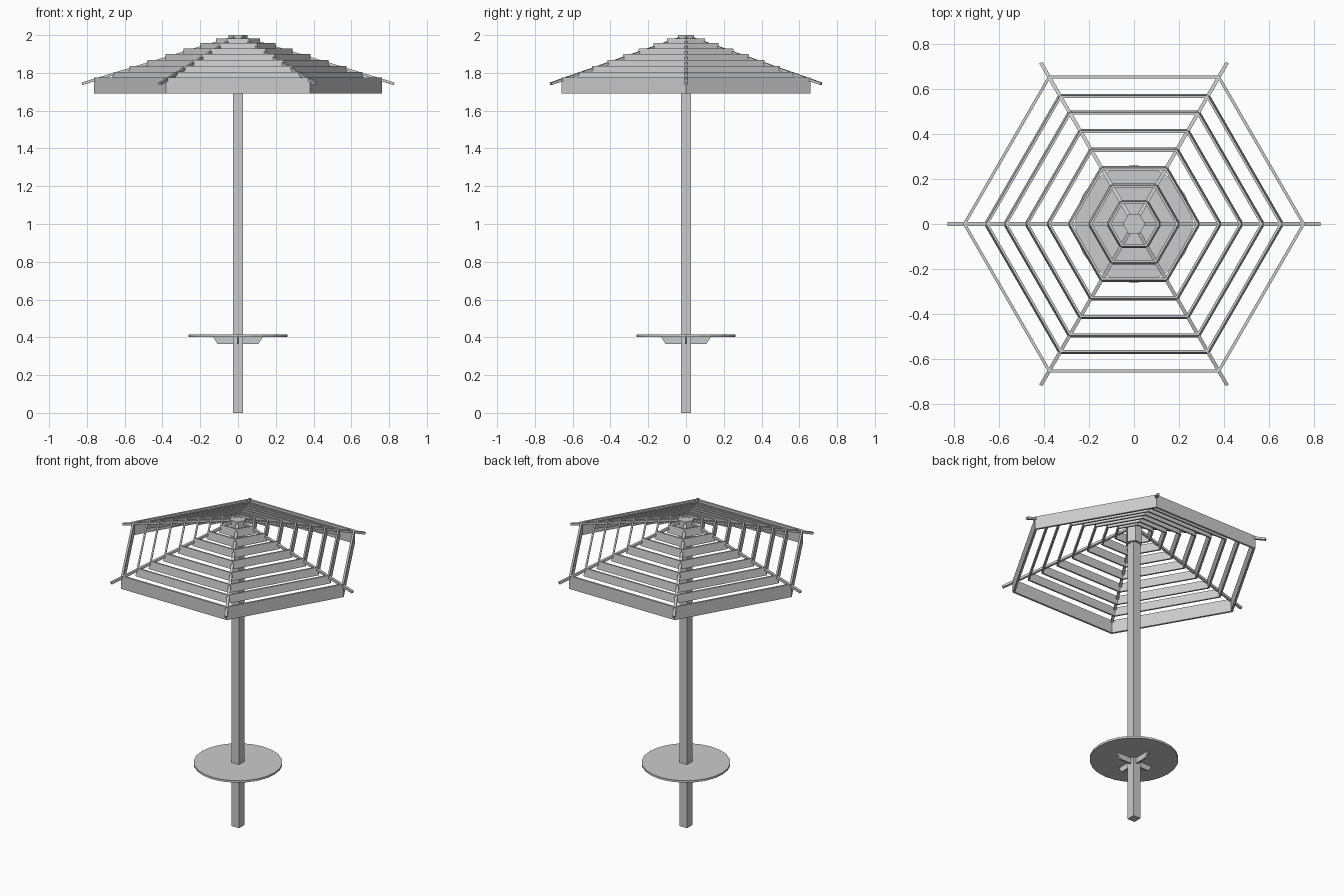
import bpy, bmesh
from math import cos, sin, pi, atan2, hypot
from mathutils import Matrix

if "Cube" in bpy.data.objects:
    bpy.data.objects.remove(bpy.data.objects["Cube"])


def make_object(name, bm):
    bmesh.ops.recalc_face_normals(bm, faces=bm.faces)
    me = bpy.data.meshes.new(name)
    bm.to_mesh(me)
    bm.free()
    ob = bpy.data.objects.new(name, me)
    bpy.context.collection.objects.link(ob)
    return ob


def lathe_loop(name, profile, n):
    """Spin a closed (radius, z) profile into an n-sided ring."""
    bm = bmesh.new()
    rings = [[bm.verts.new((r * cos(2 * pi * k / n), r * sin(2 * pi * k / n), z))
              for r, z in profile] for k in range(n)]
    m = len(profile)
    for k in range(n):
        a, b = rings[k], rings[(k + 1) % n]
        for j in range(m):
            bm.faces.new((a[j], b[j], b[(j + 1) % m], a[(j + 1) % m]))
    return make_object(name, bm)


def prism(name, n, r, z0, z1):
    bm = bmesh.new()
    bmesh.ops.create_cone(bm, cap_ends=True, segments=n, radius1=r, radius2=r,
                          depth=z1 - z0, matrix=Matrix.Translation((0, 0, (z0 + z1) / 2)))
    # start the first corner on the x axis
    v = bm.verts[:][0].co
    bmesh.ops.rotate(bm, verts=bm.verts, matrix=Matrix.Rotation(-atan2(v.y, v.x), 3, 'Z'))
    return make_object(name, bm)


def box(name, size, matrix):
    bm = bmesh.new()
    bmesh.ops.create_cube(bm, size=1, matrix=matrix @ Matrix.Diagonal((*size, 1)))
    return make_object(name, bm)


# square post
box("post", (0.054, 0.054, 1.97), Matrix.Translation((0, 0, 0.985)))

# round table and its crossed brackets
prism("table_top", 24, 0.262, 0.401, 0.414)
for i in range(4):
    bm = bmesh.new()
    outline = [(0.02, 0.365), (0.108, 0.365), (0.132, 0.402), (0.02, 0.402)]
    f = bm.faces.new([bm.verts.new((x, -0.006, z)) for x, z in outline])
    ext = bmesh.ops.extrude_face_region(bm, geom=[f])
    bmesh.ops.translate(bm, vec=(0, 0.012, 0),
                        verts=[e for e in ext["geom"] if isinstance(e, bmesh.types.BMVert)])
    bmesh.ops.rotate(bm, verts=bm.verts, matrix=Matrix.Rotation(i * pi / 2, 3, 'Z'))
    make_object(f"table_bracket_{i + 1}", bm)

# hub at the peak with a small plug
lathe_loop("hub", [(0.03, 1.87), (0.05, 1.87), (0.05, 2.0), (0.03, 2.0)], 6)
prism("hub_plug", 12, 0.033, 1.95, 1.997)

# sloping rafters
r0, z0, r1, z1 = 0.03, 1.985, 0.827, 1.742
tilt = atan2(z0 - z1, r1 - r0)
for i in range(6):
    m = (Matrix.Rotation(i * pi / 3, 4, 'Z')
         @ Matrix.Translation(((r0 + r1) / 2, 0, (z0 + z1) / 2))
         @ Matrix.Rotation(tilt, 4, 'Y'))
    box(f"rafter_{i + 1}", (hypot(r1 - r0, z1 - z0), 0.016, 0.014), m)

# outer fascia board
lathe_loop("fascia", [(0.762, 1.692), (0.762, 1.776), (0.747, 1.776), (0.747, 1.692)], 6)

# rising hexagonal slats, leaning slightly inward
slats = [(0.668, 1.806), (0.583, 1.836), (0.488, 1.868), (0.392, 1.900),
         (0.297, 1.930), (0.207, 1.957), (0.124, 1.983)]
for i, (r, z) in enumerate(slats):
    lathe_loop(f"slat_ring_{i + 1}",
               [(r, z - 0.05), (r - 0.009, z), (r - 0.021, z), (r - 0.012, z - 0.05)], 6)
